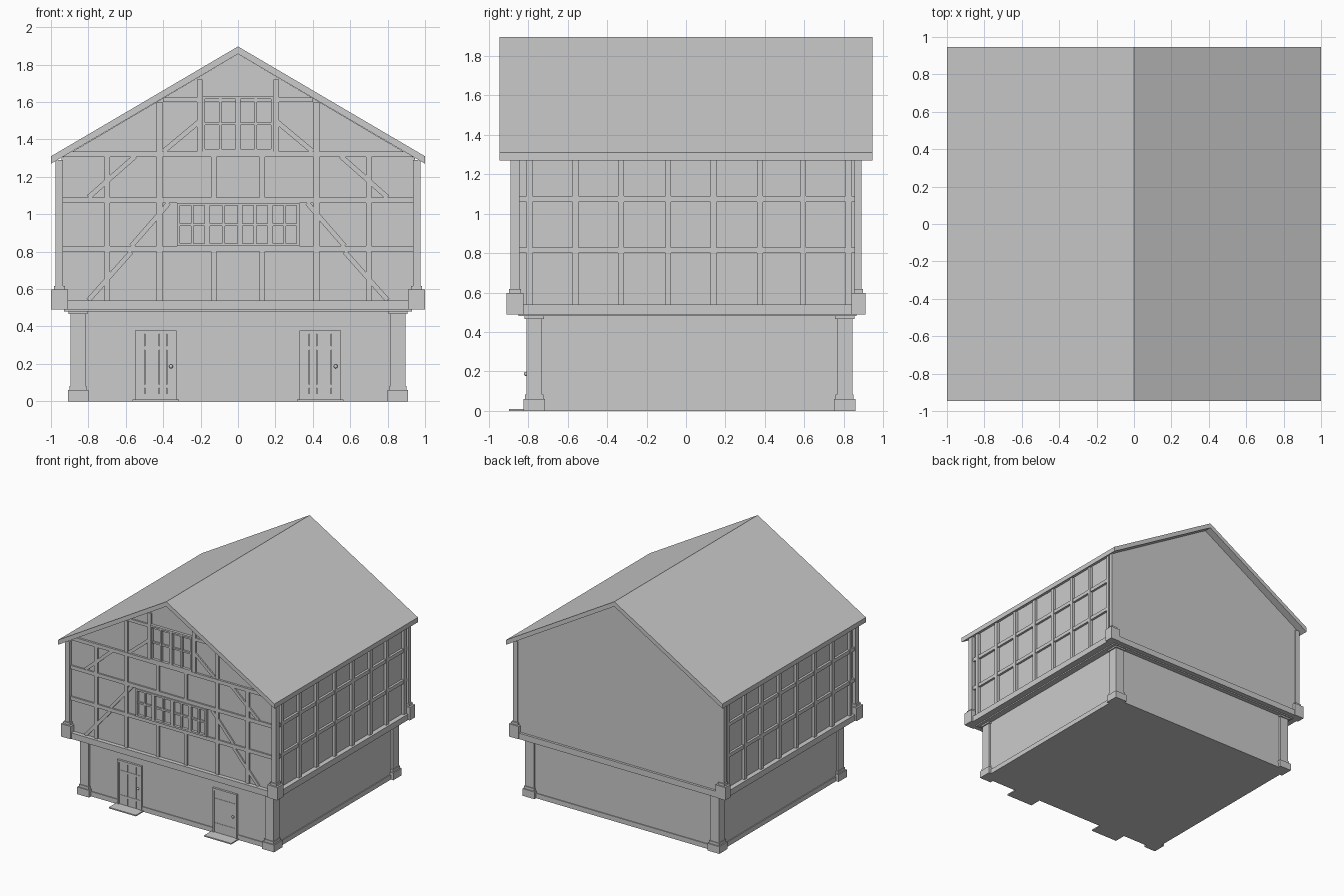
import bpy, bmesh, math
from mathutils import Matrix, Vector

if "Cube" in bpy.data.objects:
    bpy.data.objects.remove(bpy.data.objects["Cube"])


def mesh_object(name, bm):
    bmesh.ops.recalc_face_normals(bm, faces=bm.faces[:])
    me = bpy.data.meshes.new(name)
    bm.to_mesh(me)
    bm.free()
    ob = bpy.data.objects.new(name, me)
    bpy.context.collection.objects.link(ob)
    return ob


def boxes(name, items):
    """Each item is (x0, x1, y0, y1, z0, z1)."""
    bm = bmesh.new()
    for x0, x1, y0, y1, z0, z1 in items:
        m = Matrix.Translation(((x0 + x1) / 2, (y0 + y1) / 2, (z0 + z1) / 2))
        m = m @ Matrix.Diagonal((abs(x1 - x0), abs(y1 - y0), abs(z1 - z0), 1))
        bmesh.ops.create_cube(bm, size=1, matrix=m)
    return mesh_object(name, bm)


def prism(name, profile, y0, y1):
    """Extrude an xz profile along y."""
    bm = bmesh.new()
    f = bm.faces.new([bm.verts.new((x, y0, z)) for x, z in profile])
    r = bmesh.ops.extrude_face_region(bm, geom=[f])
    vs = [v for v in r["geom"] if isinstance(v, bmesh.types.BMVert)]
    bmesh.ops.translate(bm, verts=vs, vec=(0, y1 - y0, 0))
    return mesh_object(name, bm)


def mirror_x(items):
    return items + [(-x1, -x0, *rest) for x0, x1, *rest in items]


# Ground storey walls, plinth strip and top strip
boxes("ground_walls", [(-.88, .88, -.79, .83, 0, .50)])
boxes("ground_strips", [(-.887, .887, -.797, .837, 0, .04),
                        (-.887, .887, -.797, .837, .48, .495)])

# Ground storey corner posts with stepped bases and caps
items = []
for ya, yb in ((-.81, -.73), (.765, .845)):
    items += [(.815, .895, ya, yb, .04, .48),
              (.80, .91, ya - .015, yb + .015, 0, .06),
              (.81, .90, ya - .006, yb + .006, .06, .082),
              (.805, .905, ya - .01, yb + .01, .467, .492)]
boxes("ground_posts", mirror_x(items))

# Overhanging floor beams
boxes("floor_beams", [(-.985, .985, -.90, .905, .49, .54)])
boxes("floor_ledge", [(-.93, .93, -.85, .865, .48, .49)])

# Upper storey with gables
prism("upper_walls", [(-.945, .53), (.945, .53), (.945, 1.30), (0, 1.857), (-.945, 1.30)],
      -.865, .885)

# Upper corner posts with stepped feet
items = []
for ya, yb, fa, fb in ((-.89, -.845, -.91, -.825), (.855, .89, .84, .91)):
    items += [(.935, .975, ya, yb, .54, 1.29),
              (.91, 1.0, fa, fb, .49, .597),
              (.925, .985, fa + .012, fb - .012, .597, .617)]
boxes("upper_posts", mirror_x(items))

# Side timbers: studs and rails
items = [(.94, .968, y - .015, y + .015, .54, 1.29)
         for y in (-.795, -.56, -.33, -.09, .14, .375, .595, .825)]
items += [(.94, .964, -.85, .86, z, z + .03) for z in (.80, 1.06)]
boxes("side_timbers", mirror_x(items))

# Front timbers: rails and studs
F, B = -.878, -.86
items = [(-.94, .94, F - .004, B, 1.305, 1.335)]
items += [(-.94, .94, F, B, z, z + .03) for z in (.80, 1.06)]
for x in (.13, .42, .70):
    for s in (-1, 1):
        c = s * x
        tiers = [(.54, .80), (1.09, 1.305)] + ([(.83, 1.06)] if x > .3 else [])
        items += [(c - .015, c + .015, F, B, a, b) for a, b in tiers]
items += mirror_x([(.405, .435, F, B, 1.335, 1.60), (.19, .22, F, B, 1.335, 1.72)])
items += [(-.40, .40, F, B, 1.60, 1.625)]
boxes("front_timbers", items)

# Diagonal braces on the front
bm = bmesh.new()
for x0, z0, x1, z1 in ((.80, .54, .57, .80), (.57, .83, .37, 1.06),
                       (.80, 1.09, .55, 1.31), (.40, 1.335, .19, 1.51)):
    for s in (-1, 1):
        a, b = Vector((s * x0, z0)), Vector((s * x1, z1))
        d, c = b - a, (a + b) / 2
        m = Matrix.Translation((c.x, -.868, c.y))
        m = m @ Matrix.Rotation(-math.atan2(d.y, d.x), 4, 'Y')
        bmesh.ops.create_cube(bm, size=1, matrix=m @ Matrix.Diagonal((d.length, .016, .026, 1)))
mesh_object("front_braces", bm)


# Windows: dividers, bars and surround
def window(name, edges, z0, z1, bar_z):
    t = .007
    items = []
    for a, b in zip(edges, edges[1:]):
        m = (a + b) / 2
        items += [(a, a + 2 * t, -.888, B, z0, z1), (b - 2 * t, b, -.888, B, z0, z1),
                  (a, b, -.888, B, z0, z0 + 2 * t), (a, b, -.888, B, z1 - 2 * t, z1),
                  (m - t, m + t, -.882, B, z0, z1), (a, b, -.880, B, bar_z - t, bar_z + t)]
    boxes(name, items)


window("middle_window", [-.325, -.165, .01, .172, .328], .83, 1.06, .945)
window("gable_window", [-.19, 0, .19], 1.335, 1.63, 1.485)

# Roof with front and back overhang
prism("roof", [(-1, 1.27), (-1, 1.31), (0, 1.897), (1, 1.31), (1, 1.27), (0, 1.857)],
      -.947, .947)

# Doors: frame, planks, straps, knob and step
for side, c in (("left", -.44), ("right", .44)):
    boxes(side + "_door_frame", [(c - .112, c - .098, -.808, -.785, 0, .375),
                                 (c + .098, c + .112, -.808, -.785, 0, .375),
                                 (c - .112, c + .112, -.808, -.785, .36, .378)])
    w = .196 / 5
    boxes(side + "_door_planks",
          [(c - .098 + i * w + .001, c - .098 + (i + 1) * w - .001, -.80, -.785, .005, .36)
           for i in range(5)])
    boxes(side + "_door_straps", [(c - .095, c + .095, -.803, -.79, z, z + .02)
                                  for z in (.07, .275)])
    bm = bmesh.new()
    bmesh.ops.create_uvsphere(bm, u_segments=10, v_segments=6, radius=.011,
                              matrix=Matrix.Translation((c + .082, -.812, .187)))
    mesh_object(side + "_door_knob", bm)
    boxes(side + "_door_step", [(c - .125, c + .125, -.897, -.785, 0, .01)])
